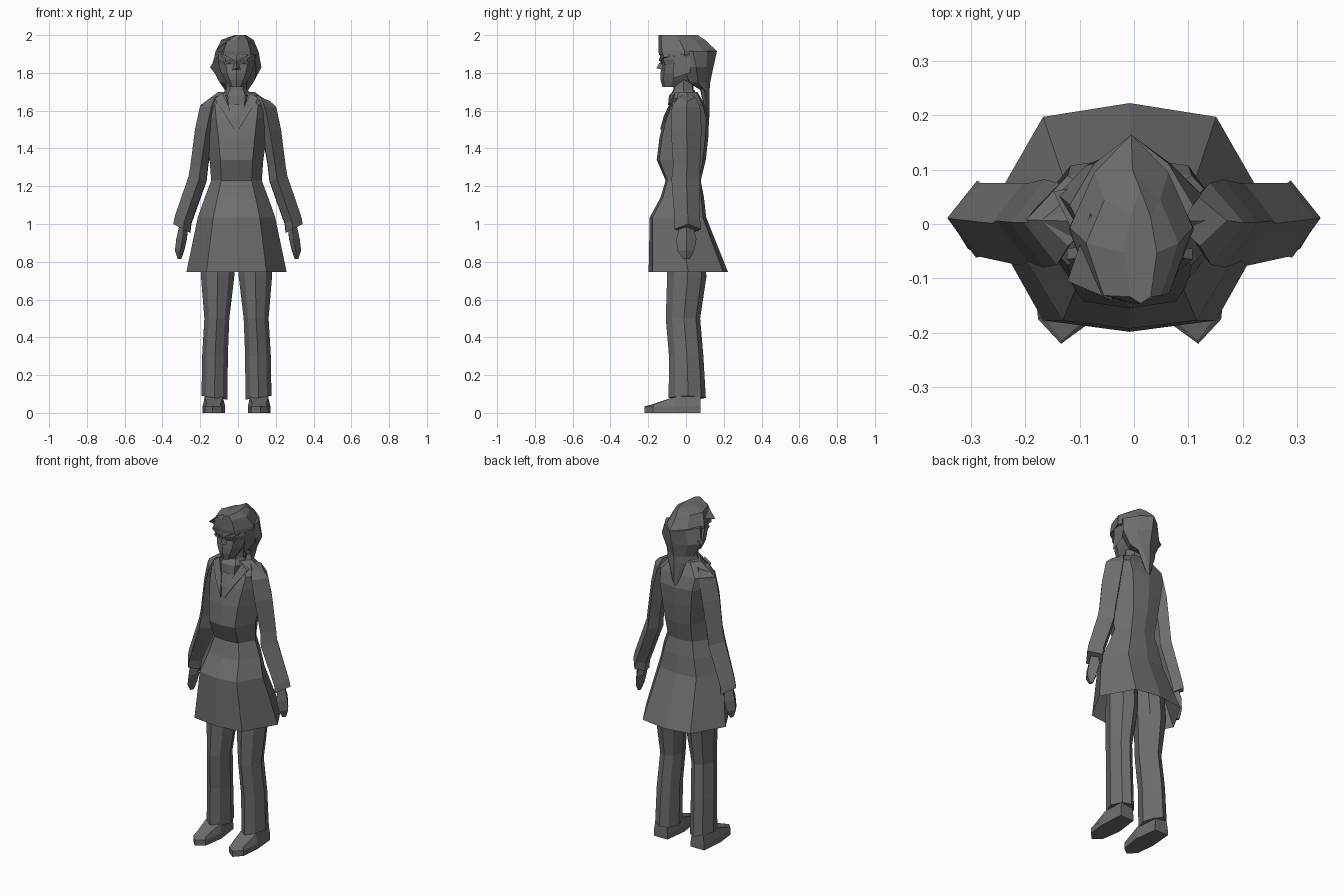
import bpy, bmesh
from mathutils import Vector

OX = -0.008  # body axis sits slightly off centre

# single dark grey finish
DARK = bpy.data.materials.new("dark_grey")
DARK.diffuse_color = (.155, .155, .155, 1)

# unit cross-sections, front is -y
OCT = [(0, -1), (.6, -.9), (1, 0), (.6, .88), (0, 1), (-.6, .88), (-1, 0), (-.6, -.9)]
LEG = [(0, -1), (.65, -.65), (1, .05), (.6, .75), (-.05, 1), (-.65, .7), (-1, .05), (-.65, -.65)]
SCALP = [(0, -1), (.62, -.88), (1, -.1), (.6, .55), (0, 1), (-.6, .55), (-1, -.1), (-.62, -.88)]
DIAMOND = [(-.1, -1), (1, .03), (-.15, 1), (-.9, .35), (-.85, -.3)]
FACE = [(0, -1), (.6, -.8), (1, -.2), (.8, 1), (-.8, 1), (-1, -.2), (-.6, -.8)]


def make(name, verts, faces):
    mesh = bpy.data.meshes.new(name)
    mesh.from_pydata(verts, [], faces)
    bm = bmesh.new()
    bm.from_mesh(mesh)
    bmesh.ops.recalc_face_normals(bm, faces=bm.faces)
    bm.to_mesh(mesh)
    bm.free()
    mesh.materials.append(DARK)
    ob = bpy.data.objects.new(name, mesh)
    bpy.context.collection.objects.link(ob)
    return ob


def loft(name, pattern, rings, side=1, caps=(True, True)):
    """rings: (z, centre x, half width, front y, back y, sideways tilt)"""
    n = len(pattern)
    verts, faces = [], []
    for z, cx, hw, yf, yb, *t in rings:
        tilt = t[0] if t else 0
        for px, py in pattern:
            y = (yf + yb) / 2 + py * (yb - yf) / 2
            verts.append((side * (cx + px * hw) + OX, y, z + tilt * px))
    for r in range(len(rings) - 1):
        for i in range(n):
            j = (i + 1) % n
            faces.append((r * n + i, r * n + j, (r + 1) * n + j, (r + 1) * n + i))
    if caps[0]:
        faces.append(tuple(range(n)))
    if caps[1]:
        faces.append(tuple(range(len(verts) - n, len(verts))))
    return make(name, verts, faces)


def spike(name, base, tip):
    return make(name, base + [tip], [(0, 1, 2), (0, 1, 3), (1, 2, 3), (2, 0, 3)])


def slab(name, outline, depth):
    n = len(outline)
    back = [tuple(Vector(p) + Vector((0, depth, 0))) for p in outline]
    faces = [tuple(range(n)), tuple(range(n, 2 * n))]
    faces += [(i, (i + 1) % n, n + (i + 1) % n, n + i) for i in range(n)]
    return make(name, list(outline) + back, faces)


# flared coat, open at the hem
loft("coat", OCT, [
    (.747, 0, .265, -.198, .222), (1.035, 0, .205, -.192, .107), (1.14, 0, .168, -.135, .095),
    (1.23, 0, .134, -.108, .078), (1.34, 0, .142, -.155, .105), (1.46, 0, .16, -.14, .118),
    (1.56, 0, .18, -.115, .122), (1.63, 0, .19, -.085, .10), (1.70, 0, .095, -.05, .06)],
    caps=(False, True))

# neck and standing collar
loft("neck", OCT, [(1.62, 0, .06, -.075, .04), (1.80, 0, .052, -.06, .04)])
loft("collar", OCT, [(1.63, 0, .07, -.095, .06), (1.68, 0, .078, -.09, .055),
                     (1.71, 0, .06, -.065, .045)], caps=(True, False))

for s, tag in ((-1, "left"), (1, "right")):
    # sleeve with slanted cuff
    loft("sleeve_" + tag, DIAMOND, [
        (.975, .295 - OX * s, .048, -.062, .08, .025),
        (1.02, .288 - OX * s, .046, -.06, .075, .022),
        (1.24, .211 - OX * s, .05, -.077, .075, .015),
        (1.31, .202 - OX * s, .05, -.068, .075),
        (1.50, .173 - OX * s, .055, -.08, .082),
        (1.62, .147 - OX * s, .055, -.075, .075),
        (1.67, .125 - OX * s, .045, -.04, .05, -.02)], s)
    # mitten-like hand
    loft("hand_" + tag, DIAMOND, [
        (.815, .309 - OX * s, .010, -.015, .02), (.86, .308 - OX * s, .026, -.045, .045),
        (.92, .297 - OX * s, .03, -.052, .055), (1.0, .285 - OX * s, .024, -.03, .035)], s)
    # trouser leg
    loft("trouser_leg_" + tag, LEG, [
        (.08, .116, .069, -.092, .105, .01), (.30, .114, .068, -.09, .092),
        (.50, .104, .066, -.107, .075), (.72, .10, .088, -.10, .108),
        (.98, .09, .09, -.10, .09)], s)
    # shoe: tapered sole outline with raised instep
    sole = [(.05, .078), (.062, -.06), (.05, -.175), (.008, -.22),
            (-.04, -.185), (-.058, -.06), (-.04, .078)]
    heights = [.1, .085, .045, .035, .045, .085, .1]
    n = len(sole)
    verts = [(s * (.118 + x) + OX, y, 0) for x, y in sole]
    verts += [(s * (.118 + x) + OX, y, .034) for x, y in sole]
    verts += [(s * (.118 + x * .8) + OX, y * .97, h) for (x, y), h in zip(sole, heights)]
    faces = [tuple(range(n)), (14, 15, 19, 20), (15, 16, 18, 19), (16, 17, 18)]
    faces += [(k + i, k + (i + 1) % n, k + n + (i + 1) % n, k + n + i)
              for k in (0, n) for i in range(n)]
    make("shoe_" + tag, verts, faces)
    # lapel
    slab("lapel_" + tag, [(s * x + OX, y, z) for x, y, z in (
        (.012, -.137, 1.50), (.055, -.118, 1.57), (.115, -.065, 1.665),
        (.075, -.06, 1.695), (.04, -.095, 1.62))], .02)
    # brow and eye
    slab("brow_" + tag, [(s * x + OX, y, z) for x, y, z in (
        (.02, -.142, 1.875), (.075, -.122, 1.90), (.08, -.118, 1.885), (.02, -.142, 1.862))], .03)
    slab("eye_" + tag, [(s * x + OX, y, z) for x, y, z in (
        (.025, -.135, 1.85), (.07, -.115, 1.86), (.065, -.115, 1.845))], .03)

# face and nose
loft("face", FACE, [
    (1.725, 0, .035, -.125, -.02), (1.765, 0, .062, -.135, .03), (1.80, 0, .082, -.135, .05),
    (1.845, 0, .095, -.128, .06), (1.87, 0, .097, -.14, .06), (1.93, 0, .09, -.135, .03)])
spike("nose", [(-.025 + OX, -.12, 1.815), (.025 + OX, -.12, 1.815), (OX, -.125, 1.88)],
      (OX, -.157, 1.825))

# hair: ridged crown, then hanging back part
loft("hair_crown", SCALP, [
    (1.895, .003, .115, -.142, .155), (1.915, .003, .113, -.146, .164),
    (1.975, .005, .085, -.146, .10), (2.0, .02, .03, -.146, .062)])
loft("hair_back", SCALP, [
    (1.565, 0, .008, .108, .124), (1.71, 0, .062, .075, .125), (1.75, 0, .09, .01, .128),
    (1.83, 0, .132, -.02, .145), (1.915, .003, .113, -.07, .164)])

# loose locks and fringe
spike("lock_left", [(-.10, -.04, 1.90), (-.09, .07, 1.87), (-.08, .04, 1.74)], (-.148, .06, 1.83))
spike("fringe_left", [(-.04, -.14, 1.98), (-.03, -.10, 1.90), (-.08, .02, 1.96)], (-.122, -.105, 1.915))
spike("cheek_lock", [(.09, -.06, 1.91), (.10, .03, 1.88), (.10, .02, 1.80)], (.09, -.07, 1.77))
